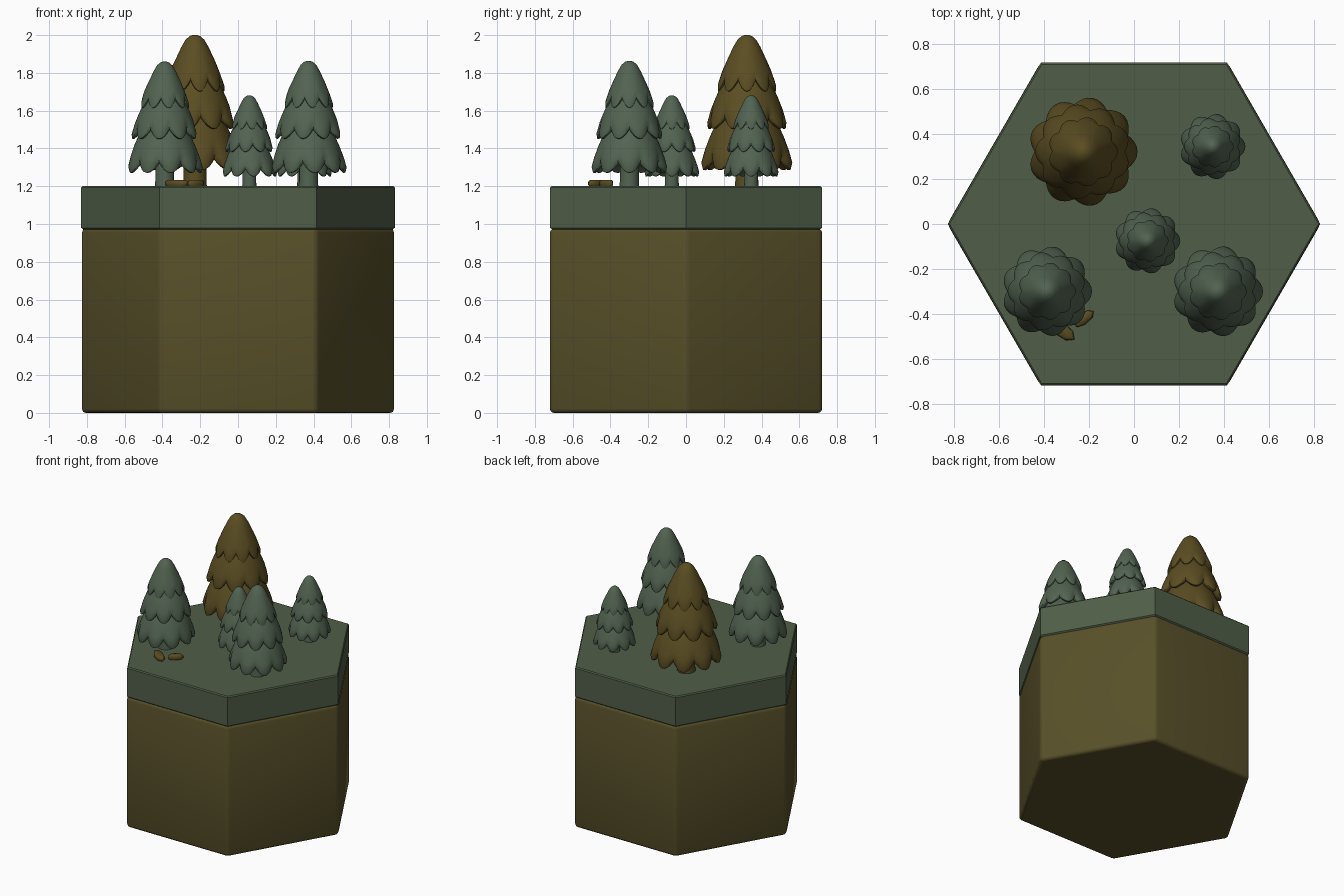
import bpy, bmesh, math
from mathutils import Vector

cube = bpy.data.objects.get("Cube")
if cube:
    bpy.data.objects.remove(cube, do_unlink=True)


def material(name, rgb):
    m = bpy.data.materials.new(name)
    m.use_nodes = True
    colour = (*rgb, 1)
    m.diffuse_color = colour
    bsdf = next(n for n in m.node_tree.nodes if n.type == "BSDF_PRINCIPLED")
    bsdf.inputs["Base Color"].default_value = colour
    return m


soil = material("soil brown", (0.096, 0.08, 0.022))
grass = material("grass green", (0.08, 0.112, 0.064))
needles = material("pine green", (0.084, 0.125, 0.082))
autumn = material("autumn brown", (0.105, 0.075, 0.016))

LOBES = 9


def loft(name, rings, sides, mat, loc=(0, 0, 0), scale=1, turn=0, smooth=None):
    """Stack rings of (radius, height, scallop weight) into a capped solid."""
    bm = bmesh.new()
    loops = []
    for r, z, w in rings:
        loop = []
        for i in range(sides):
            a = math.tau * i / sides
            valley = w * (1 - abs(math.cos(LOBES * a / 2)))
            rr = r * (1 - 0.12 * valley)
            loop.append(bm.verts.new((rr * math.cos(a), rr * math.sin(a), z + 0.05 * valley)))
        loops.append(loop)
    for lo, hi in zip(loops, loops[1:]):
        for i in range(sides):
            j = (i + 1) % sides
            bm.faces.new((lo[i], lo[j], hi[j], hi[i]))
    bm.faces.new(loops[0])
    bm.faces.new(loops[-1])
    bmesh.ops.recalc_face_normals(bm, faces=bm.faces)
    mesh = bpy.data.meshes.new(name)
    bm.to_mesh(mesh)
    bm.free()
    ob = bpy.data.objects.new(name, mesh)
    bpy.context.collection.objects.link(ob)
    mesh.materials.append(mat)
    ob.location, ob.scale, ob.rotation_euler.z = loc, (scale,) * 3, turn
    if smooth:
        bpy.ops.object.select_all(action="DESELECT")
        ob.select_set(True)
        bpy.context.view_layer.objects.active = ob
        bpy.ops.object.shade_smooth_by_angle(angle=math.radians(smooth))
    return ob


def bevel(ob, width, segments):
    mod = ob.modifiers.new("rounded edges", "BEVEL")
    mod.width, mod.segments = width, segments
    mod.limit_method, mod.angle_limit = "ANGLE", math.radians(30)


# Hexagonal ground: soil block and grass slab
block = loft("soil_block", [(0.832, 0, 0), (0.832, 0.976, 0)], 6, soil, smooth=65)
bevel(block, 0.022, 3)
loft("grass_slab", [(0.815, 0.96, 0), (0.82, 0.972, 0), (0.83, 0.98, 0),
                    (0.83, 1.192, 0), (0.822, 1.2, 0)], 6, grass)

# Tree tiers from underside to top, each with a scalloped hem
TIERS = {
    "lower": [(0.05, 0.14, 0), (0.14, 0.12, 0.4), (0.183, 0.07, 1), (0.195, 0.072, 1),
              (0.202, 0.1, 1), (0.188, 0.15, 0.7), (0.165, 0.21, 0.3), (0.12, 0.31, 0), (0.08, 0.36, 0)],
    "middle": [(0.05, 0.32, 0), (0.13, 0.28, 0.5), (0.163, 0.25, 1), (0.173, 0.253, 1),
               (0.176, 0.275, 1), (0.16, 0.33, 0.6), (0.14, 0.38, 0.2), (0.1, 0.47, 0), (0.06, 0.52, 0)],
    "upper": [(0.04, 0.47, 0), (0.09, 0.44, 0.5), (0.121, 0.413, 1), (0.129, 0.417, 1),
              (0.129, 0.44, 1), (0.112, 0.49, 0.5), (0.088, 0.55, 0), (0.06, 0.61, 0),
              (0.041, 0.643, 0), (0.022, 0.659, 0), (0.006, 0.664, 0)],
}
TRUNK = [(0.053, -0.01, 0), (0.05, 0.03, 0), (0.05, 0.18, 0)]

TREES = [
    ("tall_tree", -0.228, 0.322, 1.207, autumn),
    ("right_tree", -0.388, -0.3, 0.995, needles),
    ("left_tree", 0.373, -0.3, 1, needles),
    ("middle_small_tree", 0.06, -0.075, 0.725, needles),
    ("back_small_tree", 0.35, 0.345, 0.725, needles),
]
for name, x, y, size, mat in TREES:
    loc = (x, y, 1.2)
    loft(name + "_trunk", TRUNK, 16, mat, loc, size, smooth=40)
    for k, (tier, rings) in enumerate(TIERS.items()):
        loft(f"{name}_{tier}_tier", rings, LOBES * 8, mat, loc, size,
             turn=k * math.pi / LOBES, smooth=50)

# Two flat stones lying on the grass
STONE = [(0.85, 0, 0), (1, 0.3, 0), (0.97, 0.75, 0), (0.75, 1, 0)]
for name, start, end, width in [
    ("long_stone", (-0.385, -0.425), (-0.265, -0.515), 0.066),
    ("short_stone", (-0.265, -0.455), (-0.18, -0.388), 0.05),
]:
    a, b = Vector(start), Vector(end)
    mid, span = (a + b) / 2, b - a
    stone = loft(name, STONE, 7, autumn, (mid.x, mid.y, 1.198),
                 turn=math.atan2(span.y, span.x), smooth=60)
    stone.scale = (span.length / 2, width / 2, 0.036)
